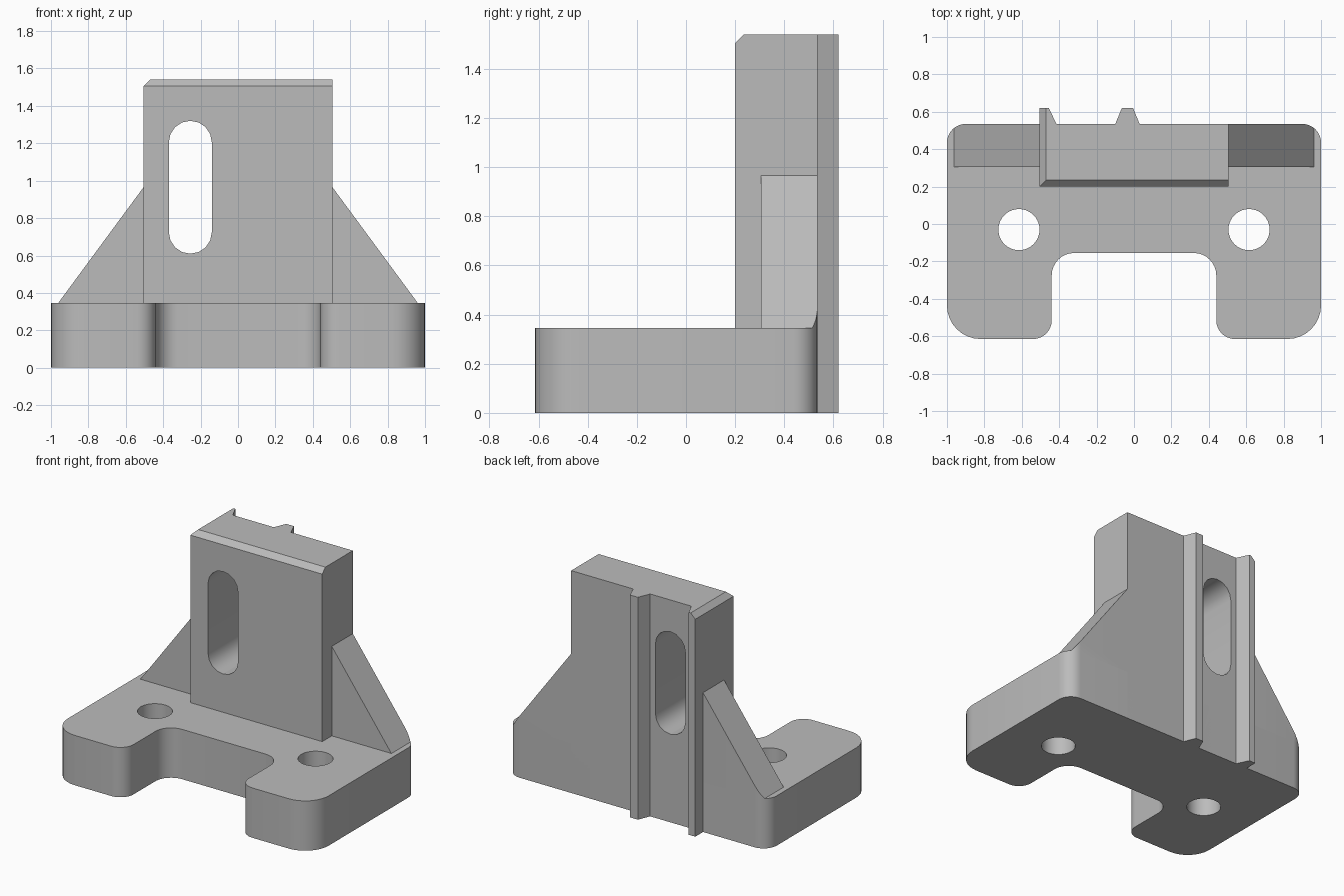
import bpy, bmesh
from math import sin, cos, pi
from mathutils import Vector

if "Cube" in bpy.data.objects:
    bpy.data.objects.remove(bpy.data.objects["Cube"])

grey = bpy.data.materials.new("plain_grey")
grey.use_nodes = True
grey.diffuse_color = (0.5, 0.5, 0.5, 1)
grey.node_tree.nodes["Principled BSDF"].inputs["Base Color"].default_value = (0.5, 0.5, 0.5, 1)


def fillet(corners, steps=8):
    """Round the square corners (x, y, radius) of an outline."""
    out = []
    for i, (x, y, r) in enumerate(corners):
        p = Vector((x, y))
        u = (Vector(corners[i - 1][:2]) - p).normalized()
        v = (Vector(corners[(i + 1) % len(corners)][:2]) - p).normalized()
        for k in range(steps + 1):
            t = k / steps * pi / 2
            out.append(p + r * (u + v - v * cos(t) - u * sin(t)))
    return out


def prism(name, outline, lo, hi, axis="z", bevels=()):
    """Extrude an outline along an axis, then slice off flat chamfers."""
    bm = bmesh.new()
    place = (lambda a, b, h: (a, b, h)) if axis == "z" else (lambda a, b, h: (a, h, b))
    bottom = [bm.verts.new(place(p[0], p[1], lo)) for p in outline]
    top = [bm.verts.new(place(p[0], p[1], hi)) for p in outline]
    bm.faces.new(bottom)
    bm.faces.new(top)
    n = len(outline)
    for i in range(n):
        j = (i + 1) % n
        bm.faces.new((bottom[i], bottom[j], top[j], top[i]))
    for point, normal in bevels:
        bmesh.ops.bisect_plane(bm, geom=bm.verts[:] + bm.edges[:] + bm.faces[:],
                               plane_co=point, plane_no=normal, clear_outer=True)
        bmesh.ops.holes_fill(bm, edges=[e for e in bm.edges if e.is_boundary])
    bmesh.ops.recalc_face_normals(bm, faces=bm.faces)
    mesh = bpy.data.meshes.new(name)
    bm.to_mesh(mesh)
    bm.free()
    mesh.materials.append(grey)
    obj = bpy.data.objects.new(name, mesh)
    bpy.context.collection.objects.link(obj)
    return obj


def activate(obj):
    bpy.ops.object.select_all(action="DESELECT")
    obj.select_set(True)
    bpy.context.view_layer.objects.active = obj


def combine(obj, cutter, operation):
    """Apply a boolean and throw the cutter away."""
    activate(obj)
    mod = obj.modifiers.new("cut", "BOOLEAN")
    mod.operation, mod.solver, mod.object = operation, "EXACT", cutter
    bpy.ops.object.modifier_apply(modifier=mod.name)
    bpy.data.objects.remove(cutter)


BASE_TOP, TOP, BACK, RAIL = 0.345, 1.54, 0.535, 0.62
SIDE, CHAMFER = 0.505, 0.035

# U-shaped base plate with rounded corners
footprint = fillet([
    (-1, -0.615, 0.18), (-0.44, -0.615, 0.1), (-0.44, -0.155, 0.12),
    (0.44, -0.155, 0.12), (0.44, -0.615, 0.1), (1, -0.615, 0.18),
    (1, BACK, 0.1), (-1, BACK, 0.1)])
base = prism("base_plate", footprint, 0, BASE_TOP)

# Bolt holes
for s in (-1, 1):
    circle = [(s * 0.615 + 0.11 * cos(k * pi / 20), -0.03 + 0.11 * sin(k * pi / 20))
              for k in range(40)]
    combine(base, prism("bolt_hole", circle, -0.1, 0.5), "DIFFERENCE")

# Upright with two tapered rails on its back and chamfered top edges
upright = prism("upright", [
    (-SIDE, 0.2), (SIDE, 0.2), (SIDE, BACK),
    (0.03, BACK), (-0.005, RAIL), (-0.065, RAIL), (-0.1, BACK),
    (-0.415, BACK), (-0.455, RAIL), (-SIDE, RAIL)], 0, TOP,
    bevels=[((0, 0.2, TOP - CHAMFER), (0, -1, 1)),
            ((-SIDE, 0, TOP - CHAMFER), (-1, 0, 1))])

# Long slot through the upright
slot = fillet([(-0.37, 0.61, 0.114), (-0.14, 0.61, 0.114),
               (-0.14, 1.32, 0.114), (-0.37, 1.32, 0.114)], 4)
combine(upright, prism("slot", slot, 0, 1, "y"), "DIFFERENCE")

# Sloped gussets, trimmed to the rounded outline of the base
parts = [base, upright]
for s, side in ((-1, "right"), (1, "left")):
    gusset = prism(side + "_gusset", [
        (s * 0.5, BASE_TOP), (s * 0.962, BASE_TOP),
        (s * SIDE, 0.965), (s * 0.5, 0.965)], 0.305, BACK, "y")
    combine(gusset, prism("trim", footprint, -0.1, 2), "INTERSECT")
    parts.append(gusset)

for part in parts:
    activate(part)
    bpy.ops.object.shade_smooth_by_angle()
